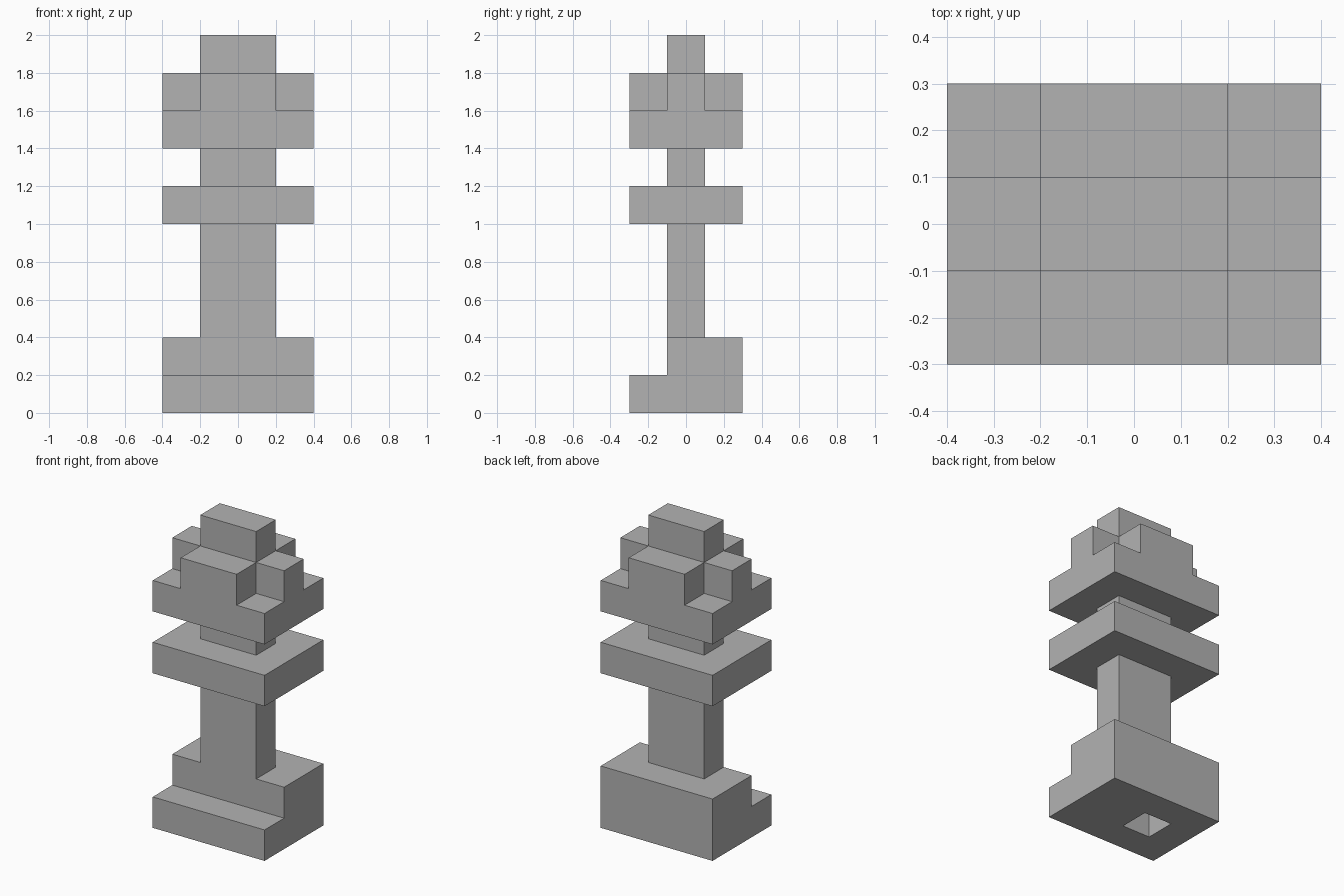
import bpy
import bmesh
from itertools import product
from mathutils import Vector

if "Cube" in bpy.data.objects:
    bpy.data.objects.remove(bpy.data.objects["Cube"], do_unlink=True)

UNIT = 0.2                       # edge of one building block
OFFSET = Vector((-2, -1.5, 0))   # centres the 4 x 3 block footprint


def block(x, y, z):
    """Set of unit cells filling the given (start, end) ranges."""
    return set(product(range(*x), range(*y), range(*z)))


WIDE, DEEP = (0, 4), (0, 3)      # full footprint
MID_X, MID_Y = (1, 3), (1, 2)    # slim core

# Parts of the column
foot = block(WIDE, DEEP, (0, 1))
heel = block(WIDE, (1, 3), (1, 2))
core = block(MID_X, MID_Y, (1, 10))
collar = block(WIDE, DEEP, (5, 6))
head = block(WIDE, DEEP, (7, 8))
head_cross = block(MID_X, DEEP, (8, 9)) | block(WIDE, MID_Y, (8, 9))
socket = block((1, 2), MID_Y, (0, 1))

cells = (foot | heel | core | collar | head | head_cross) - socket

# Outer skin: one quad wherever a cell meets empty space
bm = bmesh.new()
for cell in cells:
    for axis, side in product(range(3), (-1, 1)):
        normal = Vector((0, 0, 0))
        normal[axis] = side
        if tuple(int(c + n) for c, n in zip(cell, normal)) in cells:
            continue
        u = Vector((0, 0, 0))
        u[(axis + 1) % 3] = 0.5
        v = normal.cross(u)
        mid = Vector(cell) + Vector((0.5, 0.5, 0.5)) + normal / 2 + OFFSET
        corners = (mid - u - v, mid + u - v, mid + u + v, mid - u + v)
        bm.faces.new([bm.verts.new(p * UNIT) for p in corners])
bmesh.ops.remove_doubles(bm, verts=bm.verts[:], dist=0.001)

mesh = bpy.data.meshes.new("tiered_column")
bm.to_mesh(mesh)
bm.free()

# Plain grey
grey = bpy.data.materials.new("plain_grey")
grey.use_nodes = True
colour = (0.45, 0.45, 0.45, 1)
grey.diffuse_color = colour
grey.node_tree.nodes["Principled BSDF"].inputs["Base Color"].default_value = colour
mesh.materials.append(grey)

column = bpy.data.objects.new("tiered_column", mesh)
bpy.context.collection.objects.link(column)
